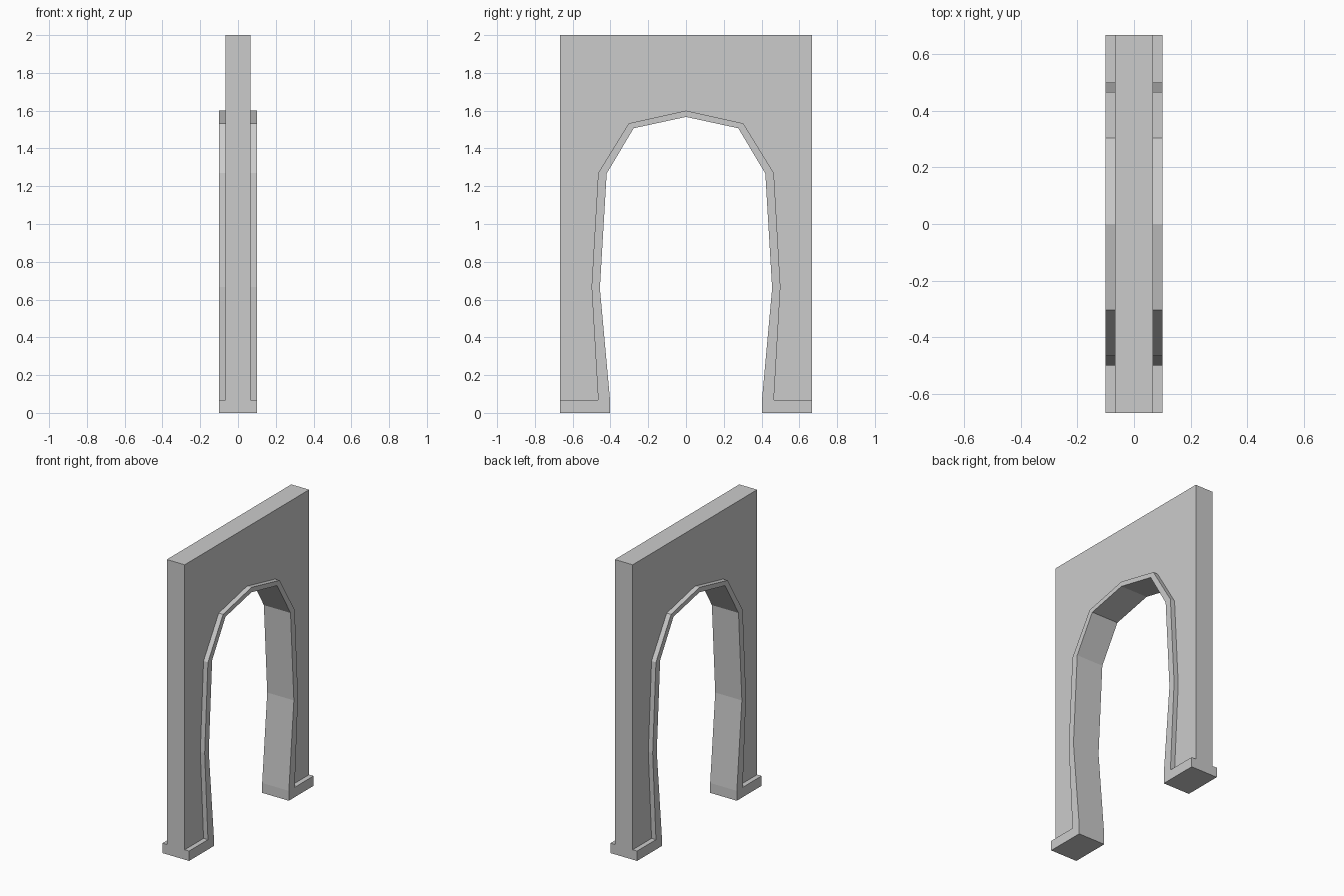
import bpy
import bmesh

if "Cube" in bpy.data.objects:
    bpy.data.objects.remove(bpy.data.objects["Cube"])

# Half profiles in (y, z), from the centre line outwards
ARCH_OUTER = [(0, 1.6), (0.303, 1.533), (0.465, 1.27), (0.5, 0.667), (0.465, 0.067)]
ARCH_INNER = [(0, 1.567), (0.277, 1.507), (0.42, 1.267), (0.456, 0.66), (0.402, 0.067), (0.402, 0)]
HALF_WIDTH, HEIGHT, FOOT = 0.667, 2.0, 0.067


def mirrored(half):
    """Full left-to-right profile from a half whose first point is on the centre line."""
    return [(-y, z) for y, z in reversed(half[1:])] + half


def extrude_profile(name, points, half_depth):
    """Flat profile in the YZ plane, extruded symmetrically along X."""
    bm = bmesh.new()
    face = bm.faces.new([bm.verts.new((-half_depth, y, z)) for y, z in points])
    result = bmesh.ops.extrude_face_region(bm, geom=[face], use_keep_orig=True)
    verts = [v for v in result["geom"] if isinstance(v, bmesh.types.BMVert)]
    bmesh.ops.translate(bm, verts=verts, vec=(2 * half_depth, 0, 0))
    bmesh.ops.recalc_face_normals(bm, faces=bm.faces)
    mesh = bpy.data.meshes.new(name)
    bm.to_mesh(mesh)
    bm.free()
    obj = bpy.data.objects.new(name, mesh)
    bpy.context.collection.objects.link(obj)
    return obj


# Wall around the arched opening
wall_half = ARCH_OUTER + [(HALF_WIDTH, FOOT), (HALF_WIDTH, HEIGHT)]
extrude_profile("wall", mirrored(wall_half), 0.067)

# Raised arch trim with its two feet
trim_half = ARCH_OUTER + [(HALF_WIDTH, FOOT), (HALF_WIDTH, 0)]
trim = mirrored(trim_half) + mirrored(ARCH_INNER)[::-1]
extrude_profile("arch_trim", trim, 0.1)
